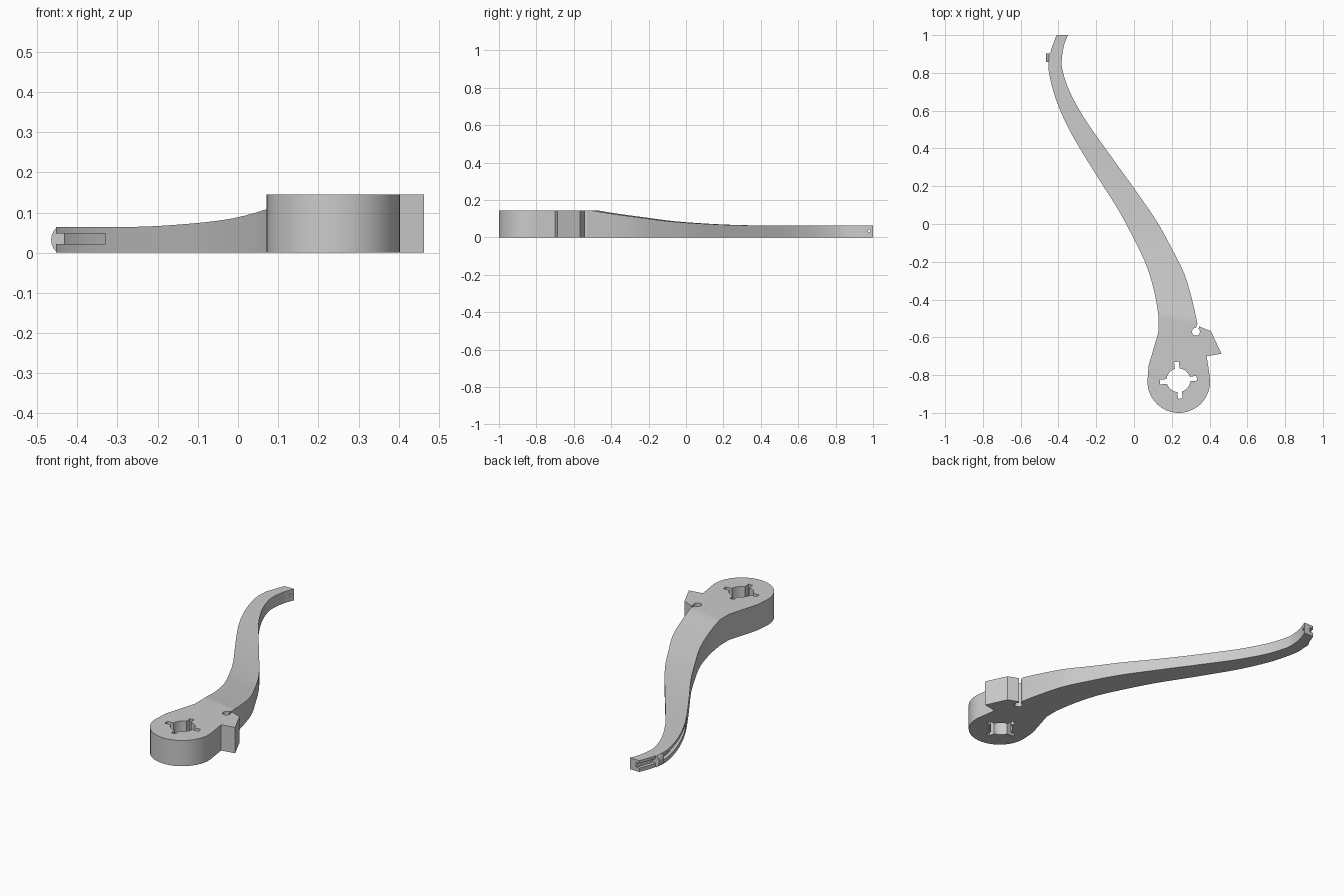
import bpy, bmesh
from math import sin, cos, asin, radians
from mathutils import Matrix, Vector

if "Cube" in bpy.data.objects:
    bpy.data.objects.remove(bpy.data.objects["Cube"])


def prism(name, pts, z0, z1, matrix=None):
    """Extrude a 2D outline along z, optionally reoriented by a matrix."""
    bm = bmesh.new()
    face = bm.faces.new([bm.verts.new((p[0], p[1], z0)) for p in pts])
    ext = bmesh.ops.extrude_face_region(bm, geom=[face])["geom"]
    bmesh.ops.translate(bm, vec=(0, 0, z1 - z0),
                        verts=[g for g in ext if isinstance(g, bmesh.types.BMVert)])
    if matrix:
        bm.transform(matrix)
    bmesh.ops.recalc_face_normals(bm, faces=bm.faces)
    mesh = bpy.data.meshes.new(name)
    bm.to_mesh(mesh)
    bm.free()
    obj = bpy.data.objects.new(name, mesh)
    bpy.context.collection.objects.link(obj)
    return obj


def arc(cx, cy, r, a0, a1, n):
    angles = [radians(a0 + (a1 - a0) * i / n) for i in range(n + 1)]
    return [(cx + r * cos(a), cy + r * sin(a)) for a in angles]


def smooth_path(pts, n=3):
    """Catmull-Rom curve through the points."""
    p = [Vector(q) for q in pts]
    p = [2 * p[0] - p[1]] + p + [2 * p[-1] - p[-2]]
    out = []
    for a, b, c, d in zip(p, p[1:], p[2:], p[3:]):
        for i in range(n):
            t = i / n
            out.append(0.5 * (2 * b + (c - a) * t + (2 * a - 5 * b + 4 * c - d) * t**2
                              + (3 * b - a - 3 * c + d) * t**3))
    return [tuple(v) for v in out + [p[-2]]]


def cut(obj, cutter, operation="DIFFERENCE"):
    cutter.hide_render = True
    mod = obj.modifiers.new("cut", "BOOLEAN")
    mod.object, mod.operation, mod.solver = cutter, operation, "EXACT"
    bpy.context.view_layer.objects.active = obj
    bpy.ops.object.modifier_apply(modifier=mod.name)
    bpy.data.objects.remove(cutter)


# Lever outline: left edge, round head, stop tooth, right edge
left = smooth_path([(-.41, 1), (-.436, .93), (-.452, .86), (-.448, .79), (-.41, .65),
                    (-.33, .475), (-.2, .26), (-.08, .07), (.01, -.10), (.07, -.23),
                    (.11, -.37), (.13, -.49)])
right = smooth_path([(.338, -.54), (.31, -.41), (.267, -.265), (.20, -.13), (.12, .015),
                     (.01, .175), (-.13, .37), (-.26, .555), (-.34, .70), (-.375, .80),
                     (-.383, .86), (-.372, .94), (-.35, 1)])
head = [(.13, -.57), (.077, -.75)] + arc(.237, -.834, .166, 180, 371, 20)
tooth = [(.385, -.70), (.463, -.687), (.407, -.567)]
lever = prism("lever", left + head + tooth + right, 0, .145)

# Top surface falling away from the head to the thin arm
slope = smooth_path([(-.45, .145), (-.33, .125), (-.2, .106), (-.06, .086), (.1, .073),
                     (.25, .0655), (.38, .064)])
profile = [(-1.3, -.1), (-1.3, .2), (-.45, .2)] + slope + [(1.3, .064), (1.3, -.1)]
s, c = sin(radians(10)), cos(radians(10))
tilt = Matrix(((s, 0, c, 0), (c, 0, -s, 0), (0, 1, 0, 0), (0, 0, 0, 1)))
cut(lever, prism("slope_cutter", profile, -1.5, 1.5, tilt), "INTERSECT")

# Pivot hole with four keyways
hole, centre, r, half = [], Vector((.235, -.827)), .063, .0125
da = asin(half / r)
for k in range(4):
    a = radians(6 + 90 * k)
    u, v = Vector((cos(a), sin(a))), Vector((-sin(a), cos(a)))
    hole += [tuple(centre + u * .098 - v * half), tuple(centre + u * .098 + v * half)]
    lo = 6 + 90 * k + da * 57.2958
    hole += arc(*centre, r, lo, 96 + 90 * k - da * 57.2958, 6)
cut(lever, prism("pivot_cutter", hole, -.1, .3))

# Small hole with a slit to the edge
slit = arc(.328, -.57, .021, 90, 410, 18)
u = Vector((cos(radians(70)), sin(radians(70)))) * .06
slit += [tuple(Vector(slit[-1]) + u), tuple(Vector(slit[0]) + u)]
slit = [slit[i] for i in range(len(slit))]
cut(lever, prism("slit_cutter", slit, -.1, .3))

# Groove along the outer face of the tip
edge = [(-.385, 1.05)] + [p for p in left if p[1] > .42]
groove = [(x + .02, y) for x, y in edge] + [(x - .03, y) for x, y in reversed(edge)]
cut(lever, prism("groove_cutter", groove, .022, .048))

# Cross hole near the tip
cross = Matrix(((0, 0, 1, 0), (1, 0, 0, 0), (0, 1, 0, 0), (0, 0, 0, 1)))
cut(lever, prism("cross_cutter", arc(.98, .035, .007, 0, 330, 11), -.5, -.2, cross))

# Rounded rib bridging the groove
rib_profile = [(-.425, 0), (-.45, 0), (-.459, .01), (-.464, .022), (-.465, .032),
               (-.464, .042), (-.459, .054), (-.45, .064), (-.425, .064)]
upright = Matrix(((1, 0, 0, 0), (0, 0, 1, 0), (0, 1, 0, 0), (0, 0, 0, 1)))
rib = prism("tip_rib", rib_profile, .858, .903, upright)

# Smooth curved faces, crisp edges
for obj in (lever, rib):
    bpy.ops.object.select_all(action="DESELECT")
    obj.select_set(True)
    bpy.context.view_layer.objects.active = obj
    bpy.ops.object.shade_smooth_by_angle(angle=radians(25))
